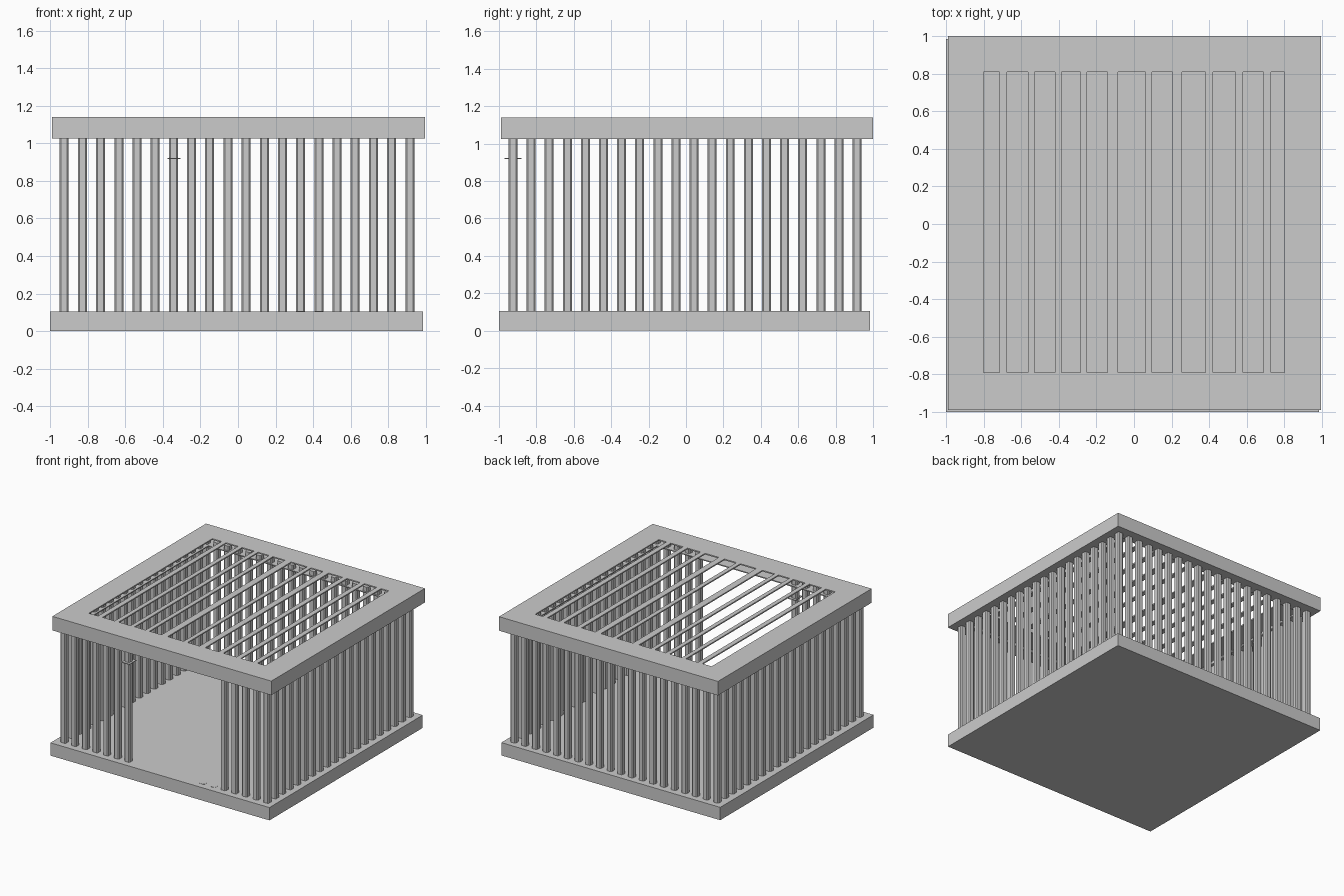
import bpy, bmesh

if "Cube" in bpy.data.objects:
    bpy.data.objects.remove(bpy.data.objects["Cube"])

def new_object(name, bm):
    bmesh.ops.recalc_face_normals(bm, faces=bm.faces)
    mesh = bpy.data.meshes.new(name)
    bm.to_mesh(mesh)
    bm.free()
    obj = bpy.data.objects.new(name, mesh)
    bpy.context.collection.objects.link(obj)
    return obj

def add_box(bm, x0, x1, y0, y1, z0, z1):
    v = bmesh.ops.create_cube(bm, size=1)["verts"]
    for p in v:
        p.co = ((x0 + x1) / 2 + p.co.x * (x1 - x0),
                (y0 + y1) / 2 + p.co.y * (y1 - y0),
                (z0 + z1) / 2 + p.co.z * (z1 - z0))

def add_ring(bm, outer, inner, z0, z1):
    """Rectangular ring made of four boxes; bounds are x0, x1, y0, y1."""
    X0, X1, Y0, Y1 = outer
    x0, x1, y0, y1 = inner
    add_box(bm, X0, X1, Y0, y0, z0, z1)
    add_box(bm, X0, X1, y1, Y1, z0, z1)
    add_box(bm, X0, x0, y0, y1, z0, z1)
    add_box(bm, x1, X1, y0, y1, z0, z1)

def add_post(bm, x, y, z0, z1, h=0.024, c=0.008):
    """Square post with chamfered corners."""
    k = h - c
    prof = [(h, k), (k, h), (-k, h), (-h, k), (-h, -k), (-k, -h), (k, -h), (h, -k)]
    f = bm.faces.new([bm.verts.new((x + a, y + b, z0)) for a, b in prof])
    top = bmesh.ops.extrude_face_region(bm, geom=[f])["geom"]
    for g in top:
        if isinstance(g, bmesh.types.BMVert):
            g.co.z = z1

# Base slab
bm = bmesh.new()
add_box(bm, -1.0, 0.985, -1.0, 0.985, 0, 0.105)
new_object("base_slab", bm)

# Hollow roof frame: outer skirt and lower inner lip
OUT = (-0.99, 0.995, -0.99, 1.0)
bm = bmesh.new()
add_ring(bm, OUT, (-0.98, 0.985, -0.98, 0.99), 1.025, 1.135)
new_object("roof_skirt", bm)
bm = bmesh.new()
add_ring(bm, OUT, (-0.885, 0.88, -0.88, 0.88), 1.025, 1.033)
new_object("roof_lower_lip", bm)

# Top sheet with border and thin slats between the windows
bm = bmesh.new()
add_ring(bm, OUT, (-0.8, 0.8, -0.79, 0.81), 1.13, 1.14)
new_object("roof_border", bm)
bm = bmesh.new()
slats = [(-0.715, -0.675), (-0.565, -0.53), (-0.42, -0.385), (-0.285, -0.25),
         (-0.14, -0.085), (0.06, 0.095), (0.205, 0.255), (0.38, 0.42),
         (0.54, 0.58), (0.69, 0.73)]
for a, b in slats:
    add_box(bm, a, b, -0.79, 0.81, 1.13, 1.14)
new_object("roof_slats", bm)

# Posts around the four sides, with a doorway in the front row
N, START, STEP = 20, -0.925, 0.0968
END = START + STEP * (N - 1)
rows = {"front_posts": [], "back_posts": [], "left_posts": [], "right_posts": []}
for i in range(N):
    p = START + STEP * i
    if i < 7 or i > 14:
        rows["front_posts"].append((p, START))
    rows["back_posts"].append((p, END))
    if 0 < i < N - 1:
        rows["left_posts"].append((START, p))
        rows["right_posts"].append((END, p))
for name, spots in rows.items():
    bm = bmesh.new()
    for x, y in spots:
        add_post(bm, x, y, 0.1, 1.07)
    new_object(name, bm)

# Leftover post sockets in the doorway
bm = bmesh.new()
for i in (13, 14):
    add_post(bm, START + STEP * i, START, 0.1, 0.107)
new_object("doorway_sockets", bm)

# Small hinge plate on the doorway post
bm = bmesh.new()
add_box(bm, -0.375, -0.305, -0.97, -0.88, 0.917, 0.923)
new_object("hinge_plate", bm)
